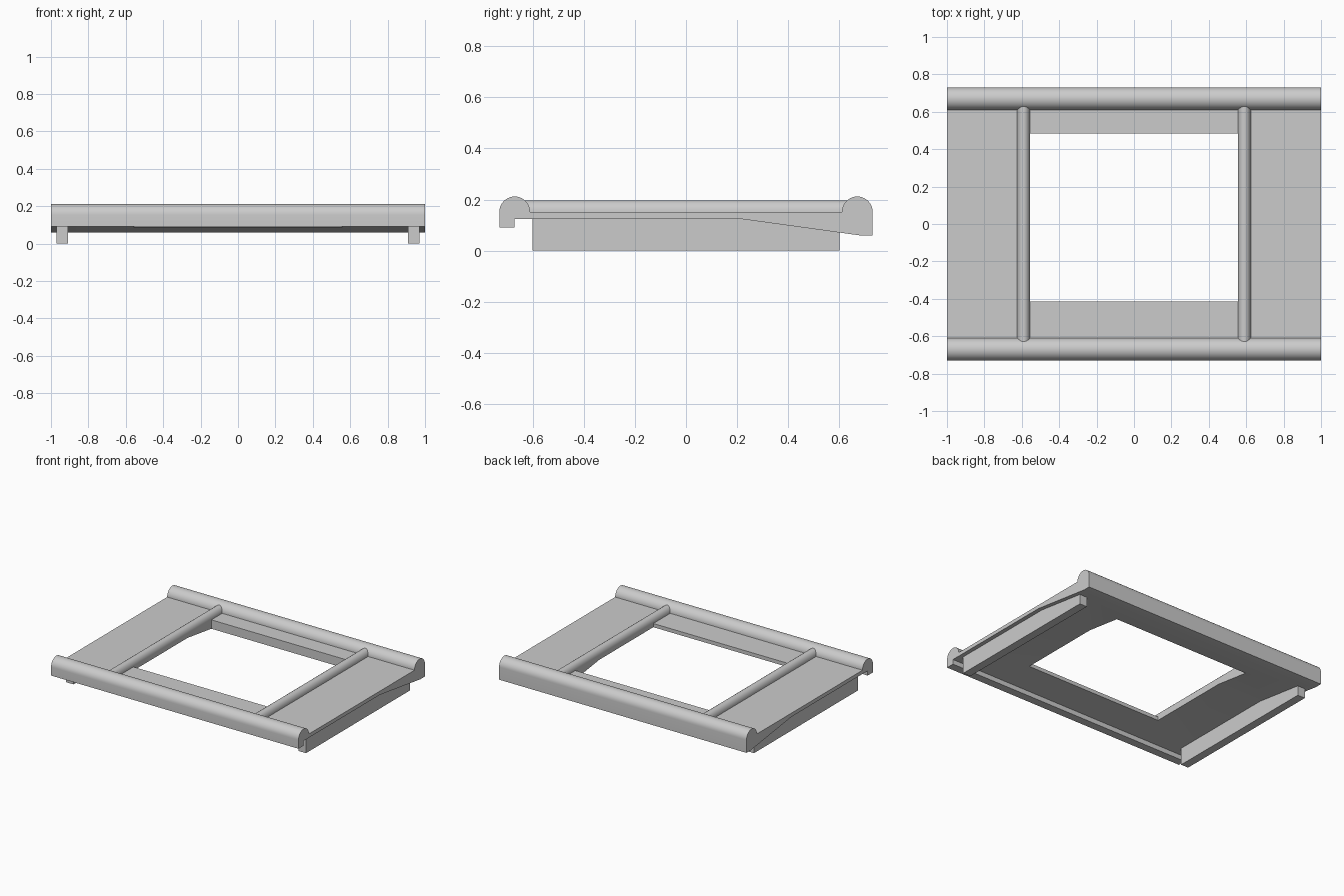
import bpy
import bmesh
from math import sin, cos, pi, radians
from mathutils import Vector

cube = bpy.data.objects.get("Cube")
if cube:
    bpy.data.objects.remove(cube, do_unlink=True)

GREY = (0.6, 0.6, 0.6, 1.0)
mat = bpy.data.materials.new("plain grey")
mat.use_nodes = True
mat.diffuse_color = GREY
mat.node_tree.nodes["Principled BSDF"].inputs["Base Color"].default_value = GREY


def extrude(name, points, direction):
    """Solid made by sweeping a closed outline along a direction."""
    bm = bmesh.new()
    face = bm.faces.new([bm.verts.new(p) for p in points])
    swept = bmesh.ops.extrude_face_region(bm, geom=[face], use_keep_orig=True)
    moved = [v for v in swept["geom"] if isinstance(v, bmesh.types.BMVert)]
    bmesh.ops.translate(bm, verts=moved, vec=Vector(direction))
    bmesh.ops.recalc_face_normals(bm, faces=bm.faces)
    mesh = bpy.data.meshes.new(name)
    bm.to_mesh(mesh)
    bm.free()
    obj = bpy.data.objects.new(name, mesh)
    bpy.context.collection.objects.link(obj)
    mesh.materials.append(mat)
    return obj


def box(name, x0, x1, y0, y1, z0, z1):
    outline = [(x0, y0, z0), (x1, y0, z0), (x1, y1, z0), (x0, y1, z0)]
    return extrude(name, outline, (0, 0, z1 - z0))


def arc(centre, z, rx, rz, steps):
    """Half ellipse running from the low side over the top to the high side."""
    return [(centre - rx * cos(pi * i / steps), z + rz * sin(pi * i / steps))
            for i in range(steps + 1)]


def smooth(obj):
    bpy.ops.object.select_all(action='DESELECT')
    obj.select_set(True)
    bpy.context.view_layer.objects.active = obj
    bpy.ops.object.shade_smooth_by_angle(angle=radians(30))


PLATE_TOP = 0.152
EDGE = 0.73
ROLL = 0.06

# Body: plate, rolled front and back edges, lips and sloping underside
profile = [(-EDGE, 0.09)]
profile += arc(-EDGE + ROLL, PLATE_TOP, ROLL, ROLL, 20)
profile += arc(EDGE - ROLL, PLATE_TOP, ROLL, ROLL, 20)
profile += [(EDGE, 0.06), (0.68, 0.06), (0.21, 0.125), (-0.67, 0.125), (-0.67, 0.09)]
body = extrude("body", [(-1, y, z) for y, z in profile], (2, 0, 0))

# Rectangular opening through the plate
cutter = box("opening_cutter", -0.555, 0.555, -0.415, 0.485, -0.1, 0.4)
cutter.hide_render = True
cut = body.modifiers.new("opening", 'BOOLEAN')
cut.operation = 'DIFFERENCE'
cut.solver = 'EXACT'
cut.object = cutter
bpy.context.view_layer.objects.active = body
bpy.ops.object.modifier_apply(modifier=cut.name)
bpy.data.objects.remove(cutter, do_unlink=True)
smooth(body)

for side, sign in (("left", 1), ("right", -1)):
    # Half-round rail beside the opening, running into both rolled edges
    outline = arc(sign * 0.59, PLATE_TOP, 0.035, 0.044, 16)
    rail = extrude(side + "_rail", [(x, -0.65, z) for x, z in outline], (0, 1.3, 0))
    smooth(rail)
    # Runner foot below the plate
    inner, outer = sorted((sign * 0.91, sign * 0.97))
    box(side + "_runner", inner, outer, -0.6, 0.6, 0, 0.14)
